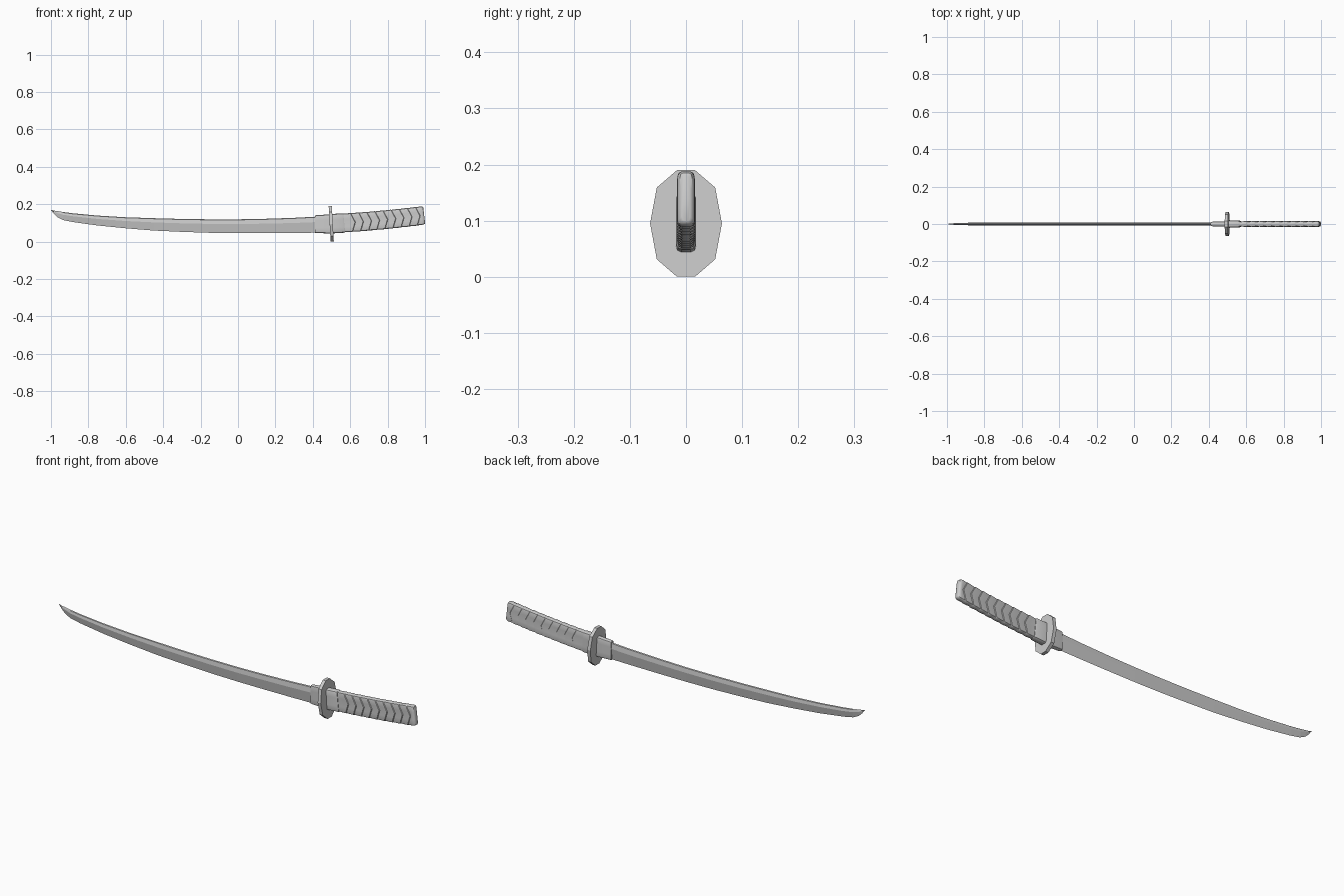
import bpy, bmesh, math

if "Cube" in bpy.data.objects:
    bpy.data.objects.remove(bpy.data.objects["Cube"])


def loft(name, rings, smooth=None):
    """Skin a list of closed point rings and cap both ends."""
    bm = bmesh.new()
    vs = [[bm.verts.new(p) for p in r] for r in rings]
    n = len(rings[0])
    for a, b in zip(vs, vs[1:]):
        for i in range(n):
            j = (i + 1) % n
            bm.faces.new((a[i], a[j], b[j], b[i]))
    bm.faces.new(vs[0])
    bm.faces.new(vs[-1])
    bmesh.ops.remove_doubles(bm, verts=bm.verts, dist=1e-5)
    bmesh.ops.recalc_face_normals(bm, faces=bm.faces)
    me = bpy.data.meshes.new(name)
    bm.to_mesh(me)
    bm.free()
    ob = bpy.data.objects.new(name, me)
    bpy.context.collection.objects.link(ob)
    if smooth:
        bpy.ops.object.select_all(action='DESELECT')
        ob.select_set(True)
        bpy.context.view_layer.objects.active = ob
        bpy.ops.object.shade_smooth_by_angle(angle=math.radians(smooth))
    return ob


# Blade: x, edge z, spine z, half thickness
stations = [(0.45, 0.048, 0.135, 0.0085), (0.3, 0.046, 0.127, 0.0085), (0.15, 0.045, 0.122, 0.008),
            (0, 0.045, 0.119, 0.008), (-0.15, 0.047, 0.119, 0.008), (-0.3, 0.052, 0.121, 0.0077),
            (-0.45, 0.059, 0.125, 0.0075), (-0.6, 0.071, 0.130, 0.0072), (-0.75, 0.086, 0.139, 0.007),
            (-0.88, 0.104, 0.151, 0.0068), (-0.935, 0.115, 0.158, 0.006),
            (-0.965, 0.130, 0.163, 0.004), (-0.985, 0.149, 0.166, 0.002), (-1, 0.1695, 0.17, 0.0003)]
rings = []
for x, lo, hi, t in stations:
    ridge = lo + (hi - lo) * 0.66
    rings.append([(x, 0, lo), (x, t, ridge), (x, t * 0.6, hi - 0.003), (x, 0, hi),
                  (x, -t * 0.6, hi - 0.003), (x, -t, ridge)])
loft("blade", rings)

# Rounded flat section shared by collars and grip: (y, z) in -1..1
half = [(0.5, 1), (0.85, 0.94), (1, 0.8), (1, 0.4), (1, 0), (1, -0.4), (1, -0.8), (0.85, -0.94), (0.5, -1)]
section = half + [(-y, z) for y, z in reversed(half)]


def bounds(x):
    """Lower and upper z of the curved grip."""
    u = (x - 0.5) / 0.5
    return 0.045 + 0.027 * u + 0.019 * u * u, 0.146 + 0.027 * u + 0.018 * u * u


def ring(x, w, h=1.0, chevron=0.0, lean=0.10):
    out = []
    for y, v in section:
        lo, hi = bounds(x)
        px = x - lean * v * (hi - lo) / 2 + chevron * (1 - abs(v))
        lo, hi = bounds(px)
        out.append((px, y * w, (lo + hi) / 2 + v * h * (hi - lo) / 2))
    return out


# Blade collar in front of the guard
rings = []
for x, w, lo, hi in ((0.412, 0.011, 0.047, 0.139), (0.418, 0.012, 0.046, 0.141), (0.5, 0.014, 0.043, 0.146)):
    rings.append([(x, y * w, (lo + hi) / 2 + z * (hi - lo) / 2) for y, z in section])
loft("blade_collar", rings, 35)

# Ten-sided guard, slightly tilted
outline = [(0.016, 0.095), (0.052, 0.064), (0.064, 0), (0.052, -0.064), (0.016, -0.095)]
outline += [(-y, z) for y, z in reversed(outline)]
loft("guard", [[(0.4985 + d - 0.055 * z, y, 0.095 + z) for y, z in outline]
               for d in (-0.0085, 0.0085)])

# Collar behind the guard
loft("grip_collar", [ring(0.503, 0.018, 1.03), ring(0.562, 0.0175, 1.03), ring(0.568, 0.015, 1.0)], 35)

# Wrapped grip: overlapping chevron bands, then the rounded pommel
count, start, end = 9, 0.565, 0.955
pitch = (end - start) / count
rings = [ring(0.51, 0.014)]
for i in range(count):
    x = start + i * pitch
    rings += [ring(x, 0.0125, 0.985, 0.02), ring(x + pitch * 0.5, 0.0148, 1.0, 0.02),
              ring(x + pitch - 0.003, 0.0156, 1.005, 0.02)]
rings += [ring(end, 0.0135, 0.985, 0.02), ring(0.979, 0.0155, 1.0, 0.003),
          ring(0.988, 0.0145, 0.97), ring(0.9935, 0.011, 0.91), ring(0.9955, 0.007, 0.84)]
loft("wrapped_grip", rings, 32)
